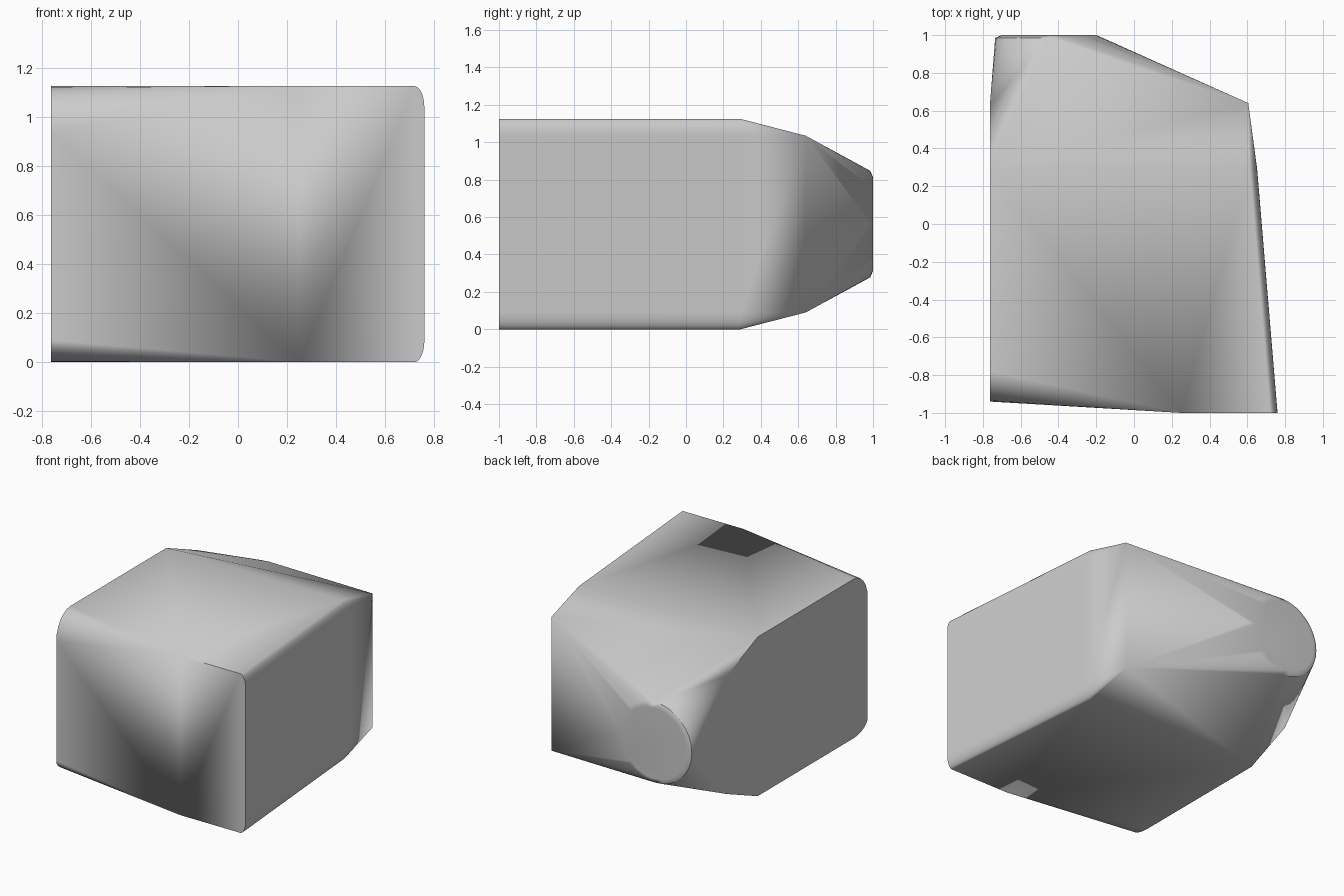
import bpy
import bmesh
from math import sin, cos, pi, radians

cube = bpy.data.objects.get("Cube")
if cube:
    bpy.data.objects.remove(cube)

HEIGHT = 1.125
MID = HEIGHT / 2


def material(name, color):
    mat = bpy.data.materials.new(name)
    mat.use_nodes = True
    mat.diffuse_color = color
    mat.node_tree.nodes["Principled BSDF"].inputs["Base Color"].default_value = color
    return mat


def quarter(u, v, ru, rv, steps=6):
    """Quarter ellipse from (u + ru, v) to (u, v + rv)."""
    angles = [i * pi / 2 / steps for i in range(steps + 1)]
    return [(u + ru * cos(a), v + rv * sin(a)) for a in angles]


def mirrored(points):
    """Repeat points below the middle height."""
    return points + [(x, y, HEIGHT - z) for x, y, z in points]


points = []

# Left wall: rounded top and bottom edges, tapering to a sharp rear corner
for y, x, z in ((-1, 0.72, HEIGHT), (0.29, 0.612, HEIGHT)):
    points += mirrored([(u, y, v) for u, v in quarter(x, z - 0.09, 0.04, 0.09)])
points += mirrored([(0.605, 0.64, 1.035)])

# Front panel: flat on the left, swept back towards the right
points += mirrored([(0.25, -1, HEIGHT)])
points += [(-0.763, -y, z) for y, z in quarter(0.78, HEIGHT - 0.19, 0.16, 0.19)]
points += [(-0.763, -y, 0.09 - z) for y, z in quarter(0.78, 0, 0.16, 0.09)]

# Right wall: chamfered towards the rear
points += mirrored([(-0.763, 0.29, HEIGHT), (-0.763, 0.63, 0.98)])

# Rear disc: round face with a narrow bevel
for y, radius in ((0.985, 0.285), (1, 0.25)):
    for i in range(32):
        a = i * pi / 16
        points.append((-0.45 + radius * cos(a), y, MID + radius * sin(a)))

# Skin all sections into one closed body
bm = bmesh.new()
for p in points:
    bm.verts.new(p)
bmesh.ops.remove_doubles(bm, verts=bm.verts, dist=0.0005)
hull = bmesh.ops.convex_hull(bm, input=bm.verts)
spare = set(hull["geom_interior"] + hull["geom_unused"])
bmesh.ops.delete(bm, geom=[v for v in spare if isinstance(v, bmesh.types.BMVert)],
                 context="VERTS")
bmesh.ops.dissolve_limit(bm, angle_limit=radians(0.5), verts=bm.verts, edges=bm.edges)
bmesh.ops.recalc_face_normals(bm, faces=bm.faces)

mesh = bpy.data.meshes.new("tapered_body")
bm.to_mesh(mesh)
bm.free()
mesh.materials.append(material("light grey", (0.6, 0.6, 0.6, 1)))
body = bpy.data.objects.new("tapered_body", mesh)
bpy.context.collection.objects.link(body)

# Smooth the rounded edges and keep the corners crisp
bpy.context.view_layer.objects.active = body
body.select_set(True)
bpy.ops.object.shade_smooth_by_angle(angle=radians(30))
normals = body.modifiers.new("weighted normals", "WEIGHTED_NORMAL")
normals.keep_sharp = True
